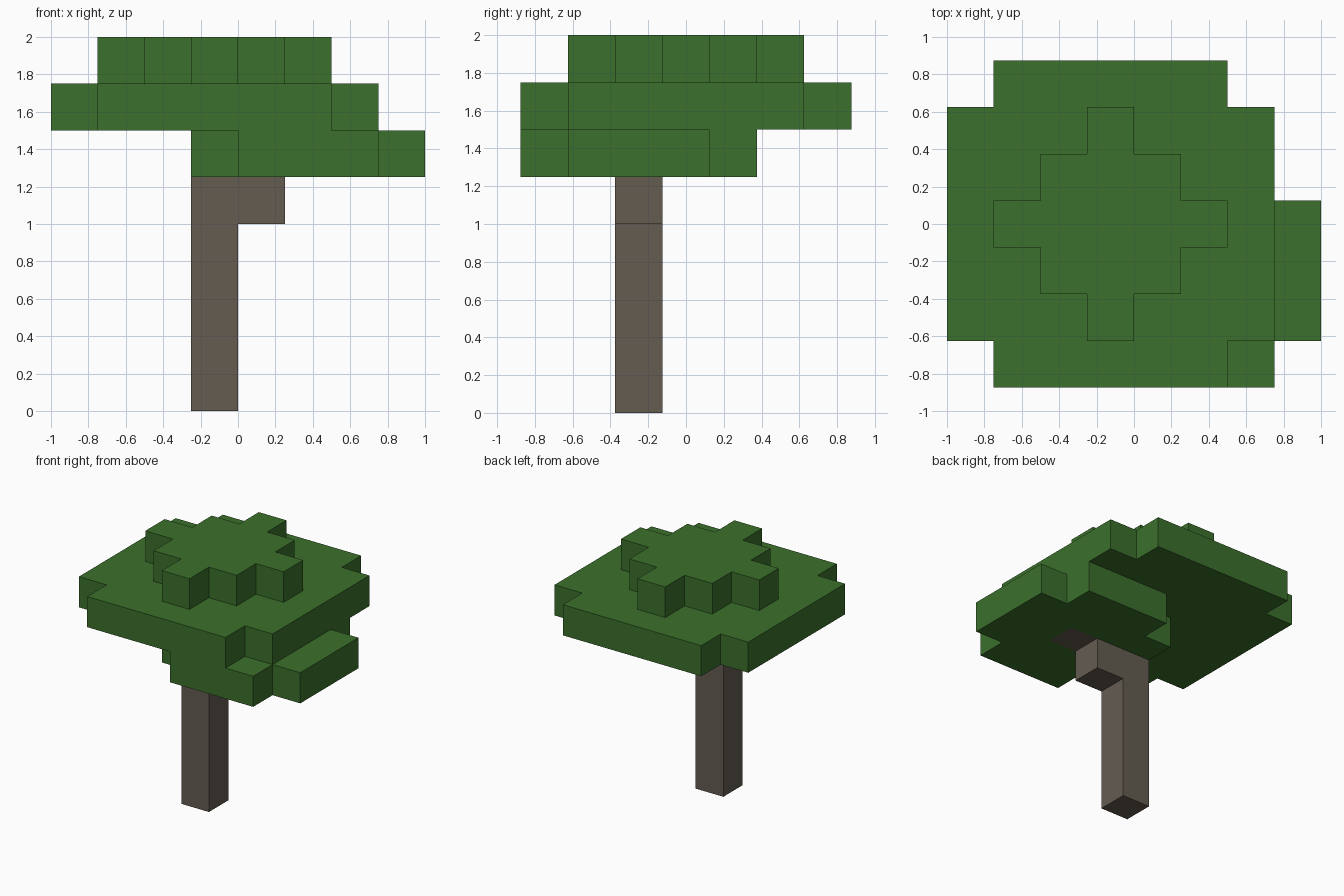
import bpy
import bmesh
from mathutils import Vector

CELL = 0.25
ORIGIN = Vector((-1.0, -0.875, 0.0))

old = bpy.data.objects.get("Cube")
if old:
    bpy.data.objects.remove(old, do_unlink=True)


def make_material(name, rgb):
    mat = bpy.data.materials.new(name)
    mat.use_nodes = True
    color = (*rgb, 1.0)
    mat.diffuse_color = color
    mat.node_tree.nodes["Principled BSDF"].inputs["Base Color"].default_value = color
    return mat


def layer(ci, cj, k, reach, limit):
    """Square of cells around a centre, with its corners cut by step distance."""
    span = range(-reach, reach + 1)
    return {(ci + a, cj + b, k) for a in span for b in span if abs(a) + abs(b) <= limit}


def build(name, cells, solid, mat):
    """Block mesh with only the faces that touch open air."""
    bm = bmesh.new()
    for cell in cells:
        middle = ORIGIN + (Vector(cell) + Vector((0.5, 0.5, 0.5))) * CELL
        for axis in range(3):
            for sign in (-1, 1):
                step = [0, 0, 0]
                step[axis] = sign
                if tuple(c + s for c, s in zip(cell, step)) in solid:
                    continue
                n = Vector(step)
                u = Vector([float(i == (axis + 1) % 3) for i in range(3)])
                v = n.cross(u)
                corners = (-u - v, u - v, u + v, v - u)
                bm.faces.new([bm.verts.new(middle + (n + c) * CELL / 2) for c in corners])
    # Merge cells into large flat faces
    bmesh.ops.remove_doubles(bm, verts=bm.verts[:], dist=0.001)
    bmesh.ops.dissolve_limit(bm, angle_limit=0.01, verts=bm.verts[:], edges=bm.edges[:])
    mesh = bpy.data.meshes.new(name)
    bm.to_mesh(mesh)
    bm.free()
    mesh.materials.append(mat)
    obj = bpy.data.objects.new(name, mesh)
    bpy.context.collection.objects.link(obj)


bark = make_material("bark_brown", (0.127, 0.107, 0.083))
leaf = make_material("leaf_green", (0.044, 0.162, 0.025))

# Trunk with a limb stepping out sideways into the lower leaves
trunk = {(3, 2, k) for k in range(5)}
limb = {(4, 2, 4), (5, 2, 5)}

# Leaf layers, bottom to top
lower_leaves = layer(5, 2, 5, 2, 3) - limb
main_canopy = layer(3, 3, 6, 3, 5)
crown = layer(3, 3, 7, 2, 2)

parts = (
    ("trunk", trunk, bark),
    ("limb", limb, bark),
    ("lower_leaves", lower_leaves, leaf),
    ("main_canopy", main_canopy, leaf),
    ("crown", crown, leaf),
)
solid = set().union(*(cells for _, cells, _ in parts))
for name, cells, mat in parts:
    build(name, sorted(cells), solid, mat)
